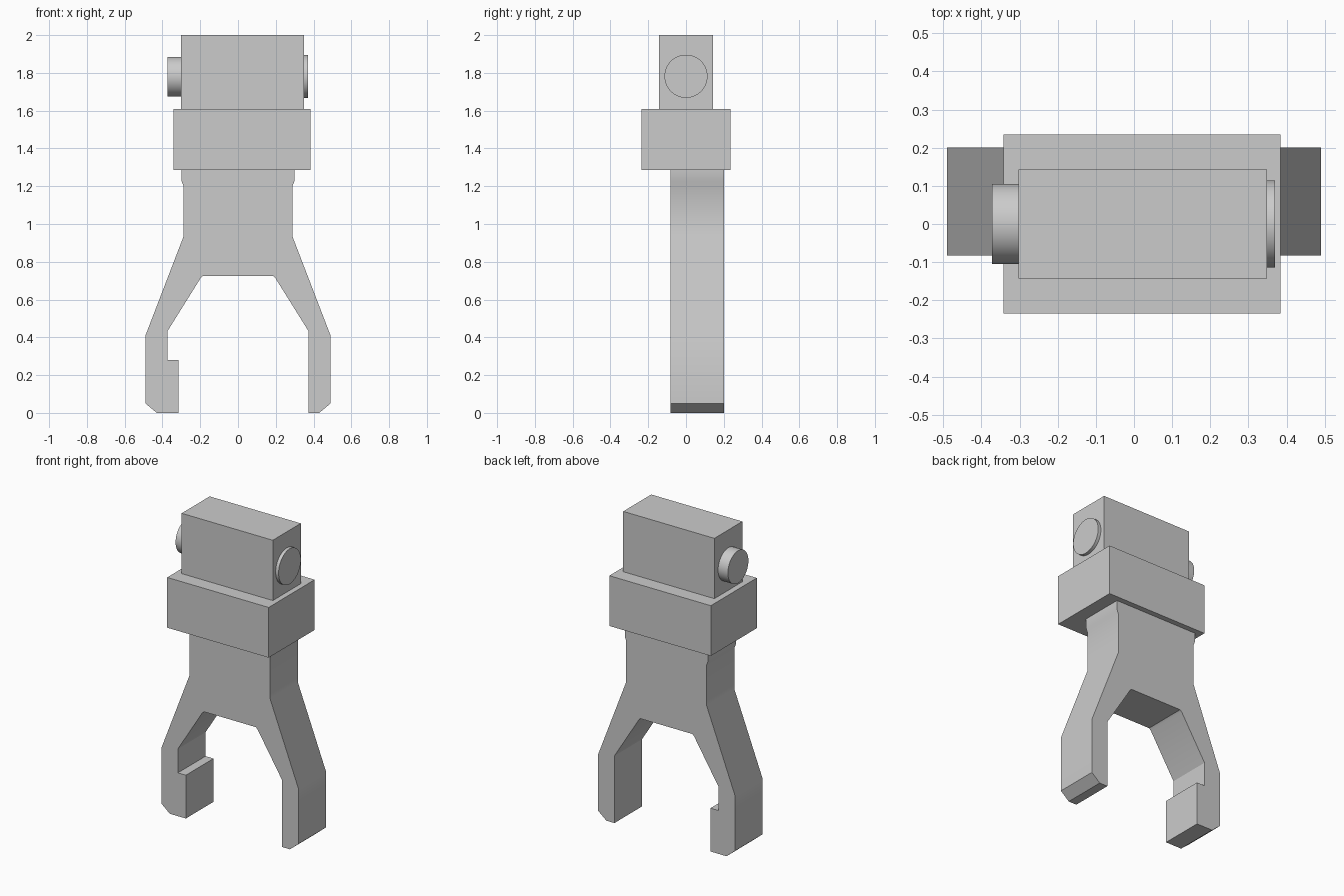
import bpy, bmesh, math
from mathutils import Matrix, Vector

cube = bpy.data.objects.get("Cube")
if cube:
    bpy.data.objects.remove(cube, do_unlink=True)

# One plain grey for the whole model
grey = bpy.data.materials.new("plain grey")
grey.use_nodes = True
colour = (0.6, 0.6, 0.6, 1)
grey.diffuse_color = colour
grey.node_tree.nodes["Principled BSDF"].inputs["Base Color"].default_value = colour


def finish(name, bm, smooth=False):
    bmesh.ops.recalc_face_normals(bm, faces=bm.faces)
    mesh = bpy.data.meshes.new(name)
    bm.to_mesh(mesh)
    bm.free()
    mesh.materials.append(grey)
    obj = bpy.data.objects.new(name, mesh)
    bpy.context.collection.objects.link(obj)
    if smooth:
        bpy.ops.object.select_all(action="DESELECT")
        obj.select_set(True)
        bpy.context.view_layer.objects.active = obj
        bpy.ops.object.shade_smooth_by_angle(angle=math.radians(30))
    return obj


def box(name, low, high):
    low, high = Vector(low), Vector(high)
    bm = bmesh.new()
    bmesh.ops.create_cube(bm, size=1, matrix=Matrix.Translation((low + high) / 2)
                          @ Matrix.Diagonal((high - low).to_4d()))
    return finish(name, bm)


def pin(name, x0, x1, radius, z):
    bm = bmesh.new()
    place = Matrix.Translation(((x0 + x1) / 2, 0, z)) @ Matrix.Rotation(math.pi / 2, 4, "Y")
    bmesh.ops.create_cone(bm, cap_ends=True, segments=64, radius1=radius,
                          radius2=radius, depth=abs(x1 - x0), matrix=place)
    return finish(name, bm, smooth=True)


def plate(name, outline, y0, y1):
    bm = bmesh.new()
    face = bm.faces.new([bm.verts.new((x, y0, z)) for x, z in outline])
    made = bmesh.ops.extrude_face_region(bm, geom=[face])["geom"]
    bmesh.ops.translate(bm, vec=(0, y1 - y0, 0),
                        verts=[v for v in made if isinstance(v, bmesh.types.BMVert)])
    return finish(name, bm, smooth=True)


# Fork: mirrored outer edge and crotch, with a hooked toe on the right prong only
outer = [(0.43, 0), (0.49, 0.05), (0.49, 0.41), (0.288, 0.935),
         (0.288, 1.2), (0.298, 1.225), (0.298, 1.3)]
crotch = [(0.185, 0.725), (0.197, 0.715), (0.372, 0.435)]
toe = [(-0.372, 0.28), (-0.315, 0.28), (-0.315, 0)]
outline = (outer + [(-x, z) for x, z in reversed(outer)] + toe[::-1]
           + [(-x, z) for x, z in reversed(crotch)] + crotch + [(0.372, 0)])
plate("fork", outline, -0.083, 0.2)

# Collar and head block
box("collar", (-0.342, -0.235, 1.285), (0.384, 0.235, 1.61))
box("head_block", (-0.303, -0.143, 1.6), (0.349, 0.143, 2))

# Round bosses on the ends of the head block
pin("right_boss", -0.373, -0.29, 0.105, 1.78)
pin("left_boss", 0.34, 0.37, 0.114, 1.782)
